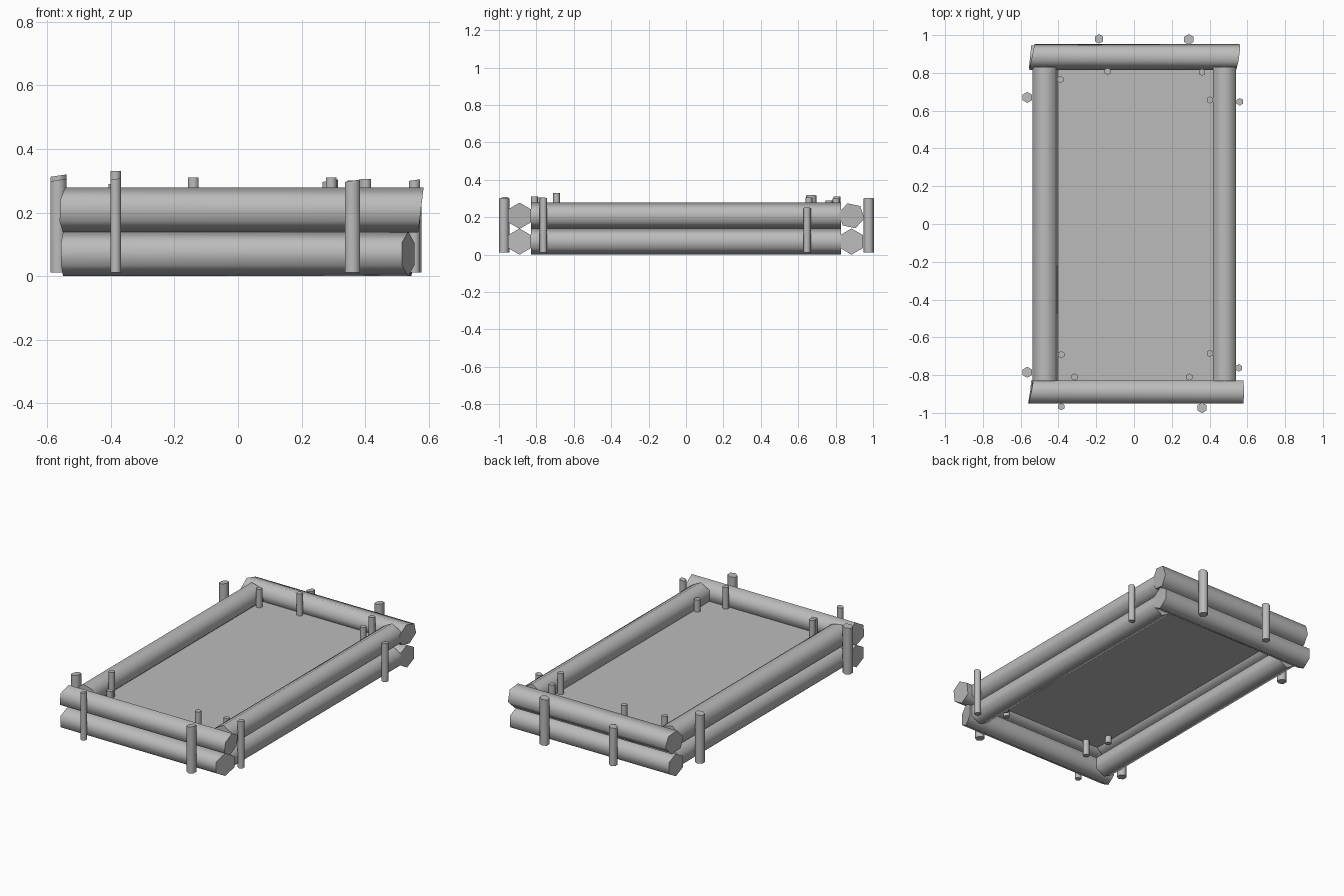
import bpy
import bmesh
from math import sin, cos, pi, radians
from mathutils import Vector

if "Cube" in bpy.data.objects:
    bpy.data.objects.remove(bpy.data.objects["Cube"])

mat = bpy.data.materials.new("plain_grey")
mat.use_nodes = True
grey = (0.5, 0.5, 0.5, 1)
mat.diffuse_color = grey
mat.node_tree.nodes["Principled BSDF"].inputs["Base Color"].default_value = grey

# How (along, across, up) maps to world space for each axis
AXES = {
    "x": lambda t, u, w: (t, u, w),
    "y": lambda t, u, w: (u, t, w),
    "z": lambda t, u, w: (u, w, t),
}


def finish(name, bm):
    bmesh.ops.recalc_face_normals(bm, faces=bm.faces)
    mesh = bpy.data.meshes.new(name)
    bm.to_mesh(mesh)
    bm.free()
    mesh.materials.append(mat)
    obj = bpy.data.objects.new(name, mesh)
    bpy.context.collection.objects.link(obj)
    return obj


def prism(name, axis, start, end, centre, radius, turn=0, cut_a=(0, 0), cut_b=(0, 0)):
    """Six-sided log; each end may be sawn at a slant."""
    bm = bmesh.new()
    rings = []
    for t, cut in ((start, cut_a), (end, cut_b)):
        ring = []
        for k in range(6):
            a = radians(30 + turn) + k * pi / 3
            u, w = radius * cos(a), radius * sin(a)
            along = t + cut[0] * u + cut[1] * w
            ring.append(bm.verts.new(AXES[axis](along, centre[0] + u, centre[1] + w)))
        rings.append(ring)
    for k in range(6):
        n = (k + 1) % 6
        bm.faces.new((rings[0][k], rings[0][n], rings[1][n], rings[1][k]))
    for ring in rings:
        bm.faces.new(ring)
    obj = finish(name, bm)
    bpy.ops.object.select_all(action="DESELECT")
    obj.select_set(True)
    bpy.context.view_layer.objects.active = obj
    bpy.ops.object.shade_smooth_by_angle(angle=radians(64))
    return obj


LOG = 0.07
LOW, HIGH = 0.07, 0.208

# End logs, two high, with slanted saw cuts
prism("front_log_lower", "x", -0.55, 0.535, (-0.89, LOW), LOG, 0, (0.1, 0), (0.33, 0))
prism("front_log_upper", "x", -0.547, 0.575, (-0.89, HIGH), LOG, 0, (0.2, 0.05), (0, 0.12))
prism("back_log_lower", "x", -0.55, 0.545, (0.885, LOW), LOG, 0, (0.1, 0), (0.1, 0))
prism("back_log_upper", "x", -0.54, 0.55, (0.885, HIGH), LOG, 18, (0.2, 0), (0.15, 0.1))

# Side logs, two high
for side, x, turn in (("right", -0.47, 14), ("left", 0.48, 0)):
    prism(side + "_log_lower", "y", -0.83, 0.83, (x, LOW), LOG, 0)
    prism(side + "_log_upper", "y", -0.83, 0.83, (x, HIGH), LOG, turn)

# Soil surface inside the frame
bm = bmesh.new()
bmesh.ops.create_grid(bm, x_segments=1, y_segments=1, size=1)
for v in bm.verts:
    v.co = Vector((v.co.x * 0.47, v.co.y * 0.86, 0.175))
finish("bed_surface", bm)

# Stakes outside the frame: x, y, radius, top
outer = [
    (-0.185, 0.98, 0.025, 0.25), (0.29, 0.977, 0.028, 0.30),
    (-0.565, 0.67, 0.029, 0.316), (-0.565, -0.785, 0.029, 0.302),
    (0.56, 0.647, 0.02, 0.25), (0.555, -0.762, 0.02, 0.302),
    (-0.385, -0.967, 0.019, 0.305), (0.36, -0.973, 0.028, 0.30),
]
for i, (x, y, r, top) in enumerate(outer):
    prism(f"outer_stake_{i + 1}", "z", 0.012, top, (x, y), r, cut_b=(0.15, 0))

# Shorter stakes inside the frame: x, y, top
inner = [
    (-0.39, 0.765, 0.29), (-0.14, 0.808, 0.31),
    (0.36, 0.803, 0.30), (0.402, 0.657, 0.305),
    (0.402, -0.685, 0.25), (0.293, -0.81, 0.31),
    (-0.315, -0.81, 0.275), (-0.385, -0.692, 0.33),
]
for i, (x, y, top) in enumerate(inner):
    prism(f"inner_stake_{i + 1}", "z", top - 0.2, top, (x, y), 0.019)
